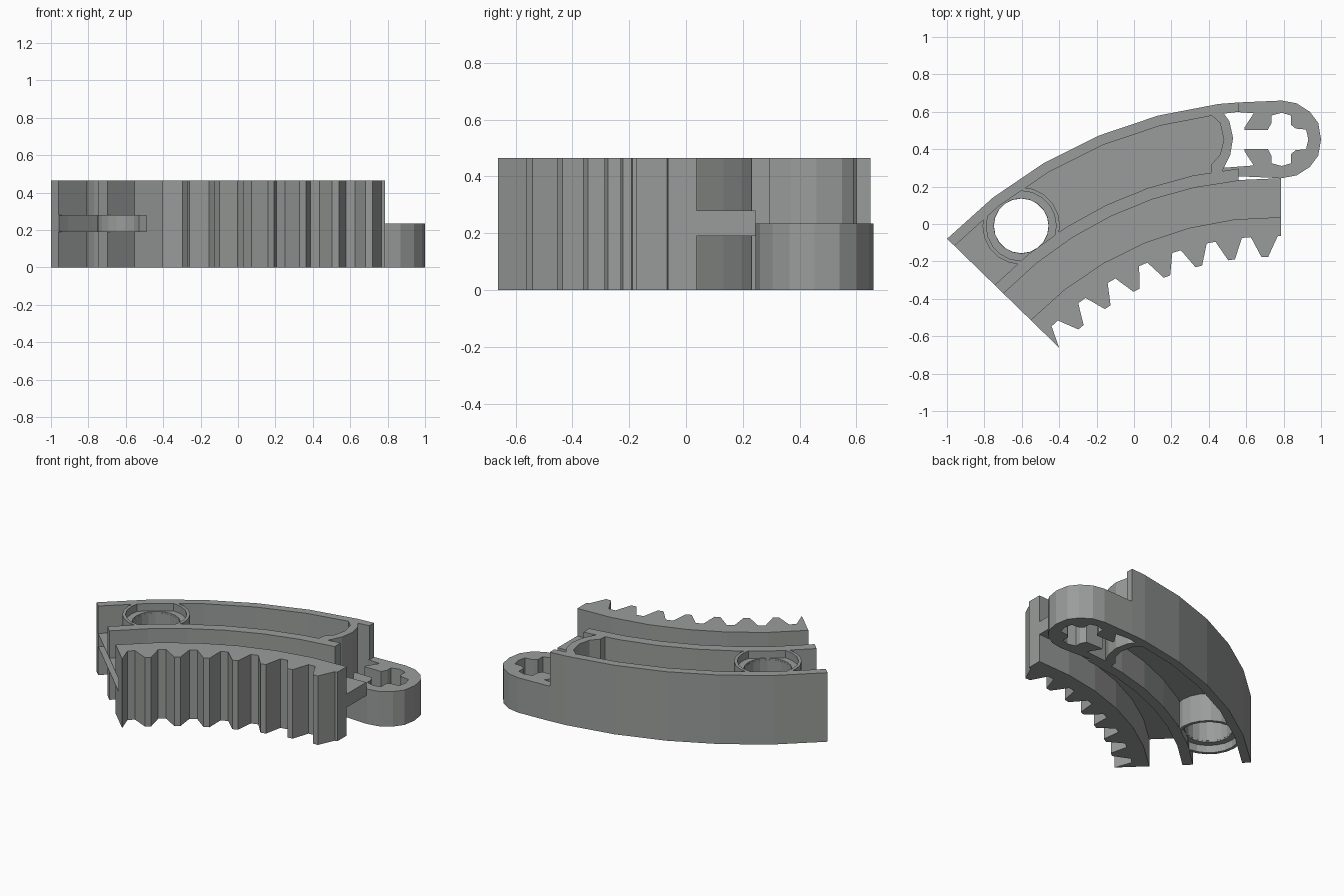
import bpy, bmesh
from math import sin, cos, radians, pi

if "Cube" in bpy.data.objects:
    bpy.data.objects.remove(bpy.data.objects["Cube"])

H = 0.465                    # full height
WEB = (0.19, 0.28)           # web bottom and top
CX, CY = 0.75, -1.78         # centre shared by all arcs
END = 45.8                   # angle of the cut end
HOLE = (-0.603, -0.01)

grey = bpy.data.materials.new("mid grey")
grey.use_nodes = True
colour = (0.32, 0.335, 0.325, 1)
grey.diffuse_color = colour
grey.node_tree.nodes["Principled BSDF"].inputs["Base Color"].default_value = colour


def polar(r, a):
    a = radians(a)
    return (CX - r * sin(a), CY + r * cos(a))


def arc(r, a0, a1, n=6):
    return [polar(r, a0 + (a1 - a0) * i / n) for i in range(n + 1)]


def circle(r, n=20):
    return [(HOLE[0] + r * cos(2 * pi * i / n), HOLE[1] + r * sin(2 * pi * i / n))
            for i in range(n)]


def prism(name, outline, z0, z1):
    bm = bmesh.new()
    base = bm.faces.new([bm.verts.new((x, y, z0)) for x, y in outline])
    top = bmesh.ops.extrude_face_region(bm, geom=[base])["geom"]
    bmesh.ops.translate(bm, vec=(0, 0, z1 - z0),
                        verts=[v for v in top if isinstance(v, bmesh.types.BMVert)])
    bmesh.ops.recalc_face_normals(bm, faces=bm.faces)
    mesh = bpy.data.meshes.new(name)
    bm.to_mesh(mesh)
    bm.free()
    mesh.materials.append(grey)
    ob = bpy.data.objects.new(name, mesh)
    bpy.context.collection.objects.link(ob)
    return ob


def cut(ob, outline, z0, z1):
    cutter = prism("cutter", outline, z0, z1)
    mod = ob.modifiers.new("cut", "BOOLEAN")
    mod.operation, mod.solver, mod.object = "DIFFERENCE", "EXACT", cutter
    bpy.context.view_layer.objects.active = ob
    bpy.ops.object.modifier_apply(modifier=mod.name)
    bpy.data.objects.remove(cutter)


# Curved walls
outer_wall = prism("outer_wall", arc(2.44, END, 7, 5) + [(0.56, 0.65), (0.56, 0.6)]
                   + arc(2.385, 7, END, 5), 0, H)
inner_wall = prism("inner_wall", arc(2.085, END, 5.3) + arc(2.02, 5.4, END), 0, H)

# Rounded wall closing the pocket
prism("pocket_end_wall", [(0.41, 0.585), (0.47, 0.605), (0.51, 0.55), (0.53, 0.46),
                          (0.515, 0.37), (0.47, 0.28), (0.41, 0.27), (0.415, 0.32),
                          (0.46, 0.37), (0.48, 0.45), (0.46, 0.54)], 0, H)

# Web joining the walls and the rack
web = prism("web", arc(1.8, END, 0) + [(0.785, 0.03), (0.785, 0.245), (0.56, 0.235),
            (0.46, 0.26), (0.5, 0.38), (0.5, 0.52), (0.45, 0.6)]
            + arc(2.4, 8, END), *WEB)
cut(web, circle(0.147), 0, H)

# Toothed rack
outline = arc(1.817, END, -1.1) + [(0.785, -0.063)]
for k in range(7):
    a = 1.8 + 6.38 * k
    outline += [polar(1.714, a - 2.39), polar(1.605, a - 0.65),
                polar(1.605, a + 0.65), polar(1.714, a + 2.39)]
outline += [polar(1.714, 44), polar(1.605, END)]
rack = prism("toothed_rack", outline, 0, H)

# Boss with a shallow recess at both ends
boss = prism("pivot_boss", circle(0.207), 0, H)
cut(boss, circle(0.147), -0.1, H + 0.1)
cut(boss, circle(0.187), -0.1, 0.05)
cut(boss, circle(0.187), H - 0.05, H + 0.1)

# Slot in the cut end, reaching the sleeve round the pivot hole
slot = arc(1.73, 38, END + 2, 2) + arc(2.383, END + 2, 38, 2)
for part in (web, inner_wall, rack, boss):
    cut(part, slot, WEB[0] + 0.003, WEB[1] - 0.003)
sleeve = prism("pivot_sleeve", circle(0.152), 0.06, H - 0.06)
cut(sleeve, circle(0.146), 0, H)

# Connector arm with a cross-shaped axle opening: upper half mirrored to the lower
MID = 0.4525
outer_half = [(0.47, 0.64), (0.56, 0.65), (0.79, 0.66), (0.87, 0.645), (0.94, 0.6),
              (0.985, 0.54)]
inner_half = [(0.92, 0.505), (0.865, 0.51), (0.84, 0.53), (0.84, 0.58), (0.79, 0.595),
              (0.735, 0.58), (0.735, 0.54), (0.715, 0.503), (0.59, 0.503), (0.59, 0.515),
              (0.64, 0.592), (0.47, 0.605)]


def flip(points):
    return [(x, 2 * MID - y) for x, y in reversed(points)]


prism("connector_arm", outer_half + [(1, MID)] + flip(outer_half)
      + flip(inner_half) + [(0.932, MID)] + inner_half, 0, 0.235)
